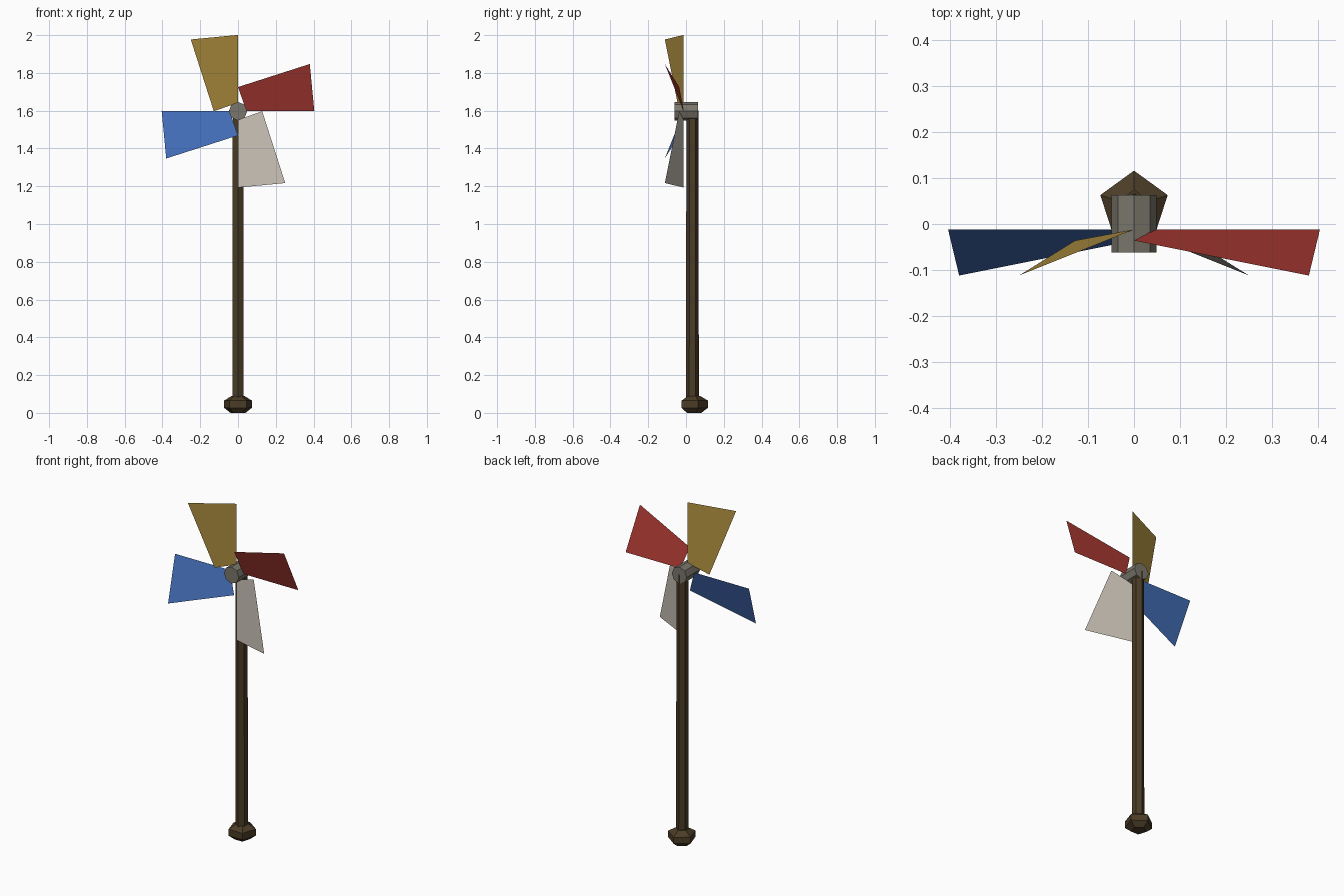
import bpy, bmesh
from math import sin, cos, pi
from mathutils import Matrix

cube = bpy.data.objects.get("Cube")
if cube:
    bpy.data.objects.remove(cube)


def material(name, rgb):
    # sRGB bytes converted to linear
    lin = [(c / 255 / 12.92) if c < 11 else ((c / 255 + 0.055) / 1.055) ** 2.4 for c in rgb]
    m = bpy.data.materials.new(name)
    m.use_nodes = True
    m.diffuse_color = (*lin, 1)
    bsdf = m.node_tree.nodes["Principled BSDF"]
    bsdf.inputs["Base Color"].default_value = (*lin, 1)
    bsdf.inputs["Roughness"].default_value = 0.9
    return m


def add_object(name, bm, mat, matrix):
    mesh = bpy.data.meshes.new(name)
    bm.to_mesh(mesh)
    bm.free()
    mesh.materials.append(mat)
    ob = bpy.data.objects.new(name, mesh)
    ob.matrix_world = matrix
    bpy.context.collection.objects.link(ob)
    return ob


def lathe(name, profile, sides, mat, matrix):
    """Closed faceted solid from (radius, height) rings, first corner on +y."""
    bm = bmesh.new()
    rings = []
    for r, h in profile:
        angles = [pi / 2 + 2 * pi * i / sides for i in range(sides)]
        rings.append([bm.verts.new((r * cos(a), r * sin(a), h)) for a in angles])
    for low, high in zip(rings, rings[1:]):
        for i in range(sides):
            j = (i + 1) % sides
            bm.faces.new((low[i], low[j], high[j], high[i]))
    bm.faces.new(rings[0][::-1])
    bm.faces.new(rings[-1])
    return add_object(name, bm, mat, matrix)


wood = material("dark brown wood", (75, 60, 38))
grey = material("hub grey", (122, 118, 107))
blade_mats = {
    "red": material("red", (168, 56, 50)),
    "yellow": material("yellow", (176, 144, 64)),
    "blue": material("blue", (67, 110, 184)),
    "white": material("off white", (200, 192, 181)),
}

# Pole and rounded foot
lathe("pole", [(0.034, 0.02), (0.032, 1.6)], 6, wood, Matrix.Translation((0, 0.034, 0)))
lathe("foot", [(0.042, 0), (0.077, 0.027), (0.077, 0.065), (0.035, 0.09)], 5, wood,
      Matrix.Translation((0, 0.039, 0)))

# Hub lying along the y axis
HUB_Z = 1.597
lathe("hub", [(0.049, -0.063), (0.049, 0.062)], 8, grey,
      Matrix.Translation((0, 0, HUB_Z)) @ Matrix.Rotation(pi / 2, 4, "X"))

# Four twisted blades, each a quarter turn further round the hub
BLADE = [(0.045, -0.012, 0), (0.404, -0.012, 0), (0.38, -0.112, 0.25), (0, -0.036, 0.128)]
for i, (name, mat) in enumerate(blade_mats.items()):
    bm = bmesh.new()
    bm.faces.new([bm.verts.new(p) for p in BLADE])
    turn = Matrix.Rotation(-i * pi / 2, 4, "Y")
    add_object(name + "_blade", bm, mat, Matrix.Translation((0, 0, HUB_Z)) @ turn)
